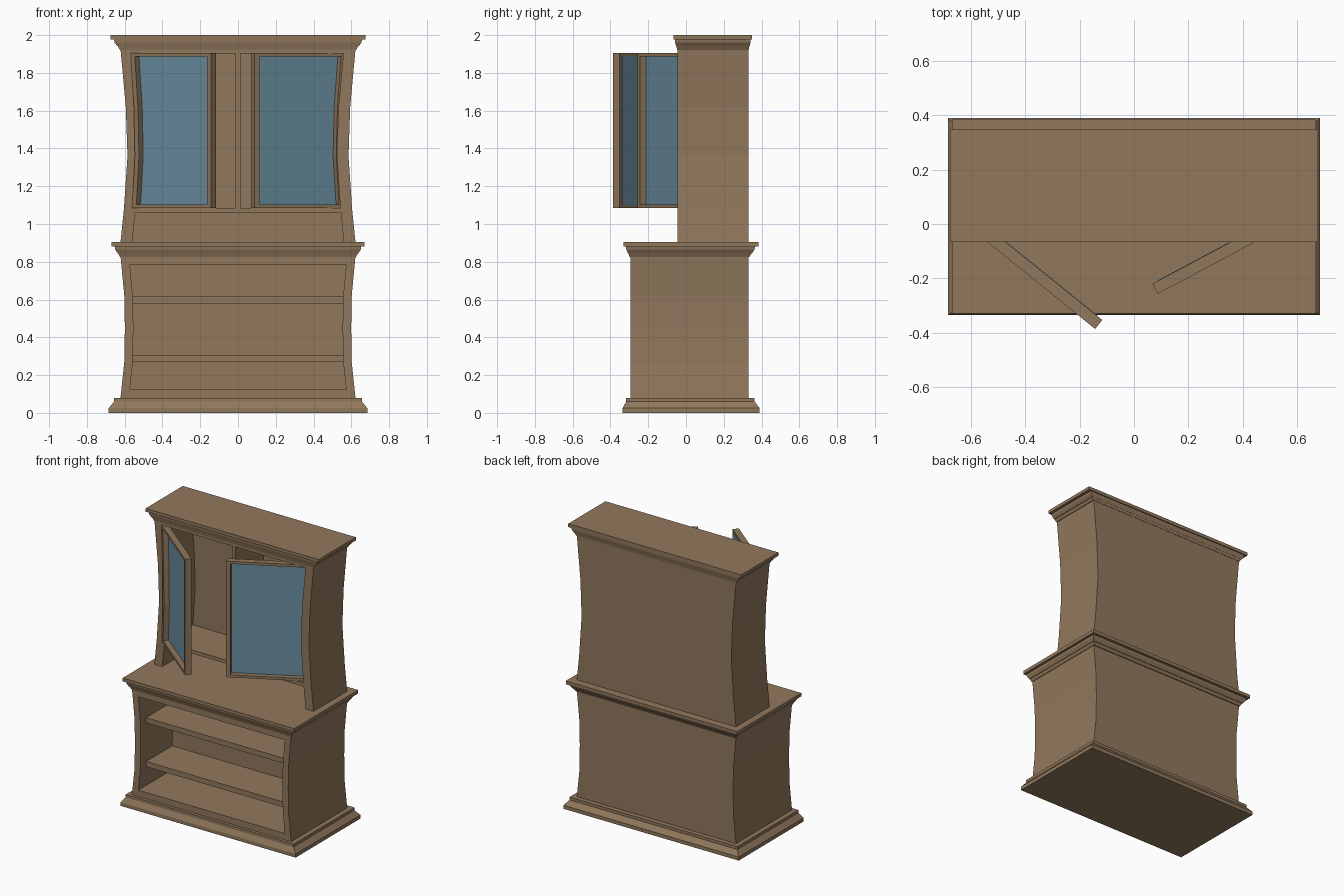
import bpy, bmesh, math

if "Cube" in bpy.data.objects:
    bpy.data.objects.remove(bpy.data.objects["Cube"])

def material(name, rgb):
    m = bpy.data.materials.new(name)
    m.diffuse_color = (*rgb, 1)
    m.use_nodes = True
    m.node_tree.nodes["Principled BSDF"].inputs["Base Color"].default_value = m.diffuse_color
    return m

WOOD = material("brown wood", (0.285, 0.188, 0.108))
GLASS = material("blue glass", (0.145, 0.27, 0.355))

def finish(name, bm, mat):
    bmesh.ops.recalc_face_normals(bm, faces=bm.faces)
    me = bpy.data.meshes.new(name)
    bm.to_mesh(me)
    bm.free()
    me.materials.append(mat)
    ob = bpy.data.objects.new(name, me)
    bpy.context.collection.objects.link(ob)
    return ob

def prism(name, pts, y0, y1, mat=WOOD):
    """Extrude an (x, z) outline along y."""
    bm = bmesh.new()
    a = [bm.verts.new((x, y0, z)) for x, z in pts]
    b = [bm.verts.new((x, y1, z)) for x, z in pts]
    bm.faces.new(a)
    bm.faces.new(b[::-1])
    for i in range(len(pts)):
        j = (i + 1) % len(pts)
        bm.faces.new((a[i], b[i], b[j], a[j]))
    return finish(name, bm, mat)

def box(name, x0, x1, y0, y1, z0, z1, mat=WOOD):
    return prism(name, [(x0, z0), (x1, z0), (x1, z1), (x0, z1)], y0, y1, mat)

def molding(name, inner, outer, steps):
    """Stack rectangles (half width, front, back), blended by t at height z."""
    bm = bmesh.new()
    rings = []
    for z, t in steps:
        w, f, b = [p + (q - p) * t for p, q in zip(inner, outer)]
        rings.append([bm.verts.new((x, y, z)) for x, y in ((-w, f), (w, f), (w, b), (-w, b))])
    bm.faces.new(rings[0])
    bm.faces.new(rings[-1])
    for r, s in zip(rings, rings[1:]):
        for i in range(4):
            j = (i + 1) % 4
            bm.faces.new((r[i], r[j], s[j], s[i]))
    return finish(name, bm, WOOD)

def width_at(curve, z):
    for (z0, w0), (z1, w1) in zip(curve, curve[1:]):
        if z <= z1:
            return w0 + (w1 - w0) * (z - z0) / (z1 - z0)
    return curve[-1][1]

def band(curve, z0, z1, inset=0):
    """Symmetric outline between the two curved sides."""
    zs = [z0] + [z for z, _ in curve if z0 < z < z1] + [z1]
    right = [(width_at(curve, z) - inset, z) for z in zs]
    return right + [(-x, z) for x, z in reversed(right)]

def carcass(label, curve, wall, front, inner_back, back, floor, ceiling):
    z0, z1 = curve[0][0], curve[-1][0]
    prism(label + "_back", band(curve, z0, z1), inner_back, back)
    prism(label + "_top_rail", band(curve, ceiling, z1), front, inner_back)
    if floor > z0:
        prism(label + "_bottom_rail", band(curve, z0, floor), front, inner_back)
    for side, s in (("left", -1), ("right", 1)):
        pts = [(s * w, z) for z, w in curve]
        pts += [(s * (w - wall), z) for z, w in reversed(curve)]
        prism(f"{label}_{side}_wall", pts, front, inner_back)

# Plinth
molding("plinth", (0.62, -0.295, 0.33), (0.685, -0.335, 0.39),
        [(0, 1), (0.025, 1), (0.06, 0.55), (0.08, 0.55)])

# Lower cabinet with two shelves
LOWER = [(0.08, 0.622), (0.27, 0.602), (0.45, 0.599), (0.62, 0.602), (0.83, 0.622)]
carcass("lower_cabinet", LOWER, 0.045, -0.295, 0.06, 0.33, 0.125, 0.785)
for i, z in enumerate((0.27, 0.58)):
    box(f"lower_shelf_{i + 1}", -0.57, 0.57, -0.23, 0.07, z, z + 0.037)

# Stepped cornices
CORNICE = [(0, 0.1), (0.25, 0.3), (0.25, 0.35), (0.5, 0.6), (0.7, 0.65), (0.7, 1), (1, 1)]
molding("counter", (0.62, -0.295, 0.33), (0.67, -0.33, 0.385),
        [(0.825 + 0.08 * k, t) for k, t in CORNICE])
molding("top_cornice", (0.62, -0.045, 0.33), (0.676, -0.066, 0.349),
        [(1.922 + 0.078 * k, t) for k, t in CORNICE])

# Upper cabinet with open niche, shelf and centre divider
UPPER = [(0.905, 0.622), (1.08, 0.604), (1.36, 0.585), (1.62, 0.594), (1.925, 0.622)]
carcass("upper_cabinet", UPPER, 0.062, -0.045, 0.27, 0.33, 0.905, 1.903)
box("upper_shelf", -0.55, 0.55, -0.045, 0.28, 1.06, 1.085)
box("centre_divider", -0.012, 0.012, -0.045, 0.28, 1.08, 1.905)

# Open glazed doors, built from the free edge towards the curved hinge edge
DOOR = [(1.085, 0.537), (1.36, 0.518), (1.62, 0.525), (1.905, 0.548)]
Z0, Z1, F, T = 1.085, 1.905, 0.028, 0.042

def door_slice(s, z0, z1, left, right):
    """Outline from the free edge, or from the hinge edge when left is None."""
    zs = [z0] + [z for z, _ in DOOR if z0 < z < z1] + [z1]
    outer = [(s * (width_at(DOOR, z) - right), z) for z in zs]
    if left is None:
        return outer + [(s * (width_at(DOOR, z) - F), z) for z in reversed(zs)]
    return outer + [(s * left, z1), (s * left, z0)]

for side, s, tip, angle in (("left", -1, (-0.143, -0.386), -38.9),
                            ("right", 1, (0.088, -0.257), 28.1)):
    n = side + "_door"
    parts = [
        box(n + "_free_stile", min(0, s * F), max(0, s * F), 0, T, Z0, Z1),
        prism(n + "_hinge_stile", door_slice(s, Z0, Z1, None, 0), 0, T),
        prism(n + "_bottom_rail", door_slice(s, Z0, Z0 + 0.018, F, F), 0, T),
        prism(n + "_top_rail", door_slice(s, Z1 - 0.018, Z1, F, F), 0, T),
        prism(n + "_glass", door_slice(s, Z0 + 0.016, Z1 - 0.016, F - 0.004, F - 0.004),
              T - 0.006, T + 0.002, GLASS),
    ]
    for ob in parts:
        ob.location = (*tip, 0)
        ob.rotation_euler.z = math.radians(angle)
